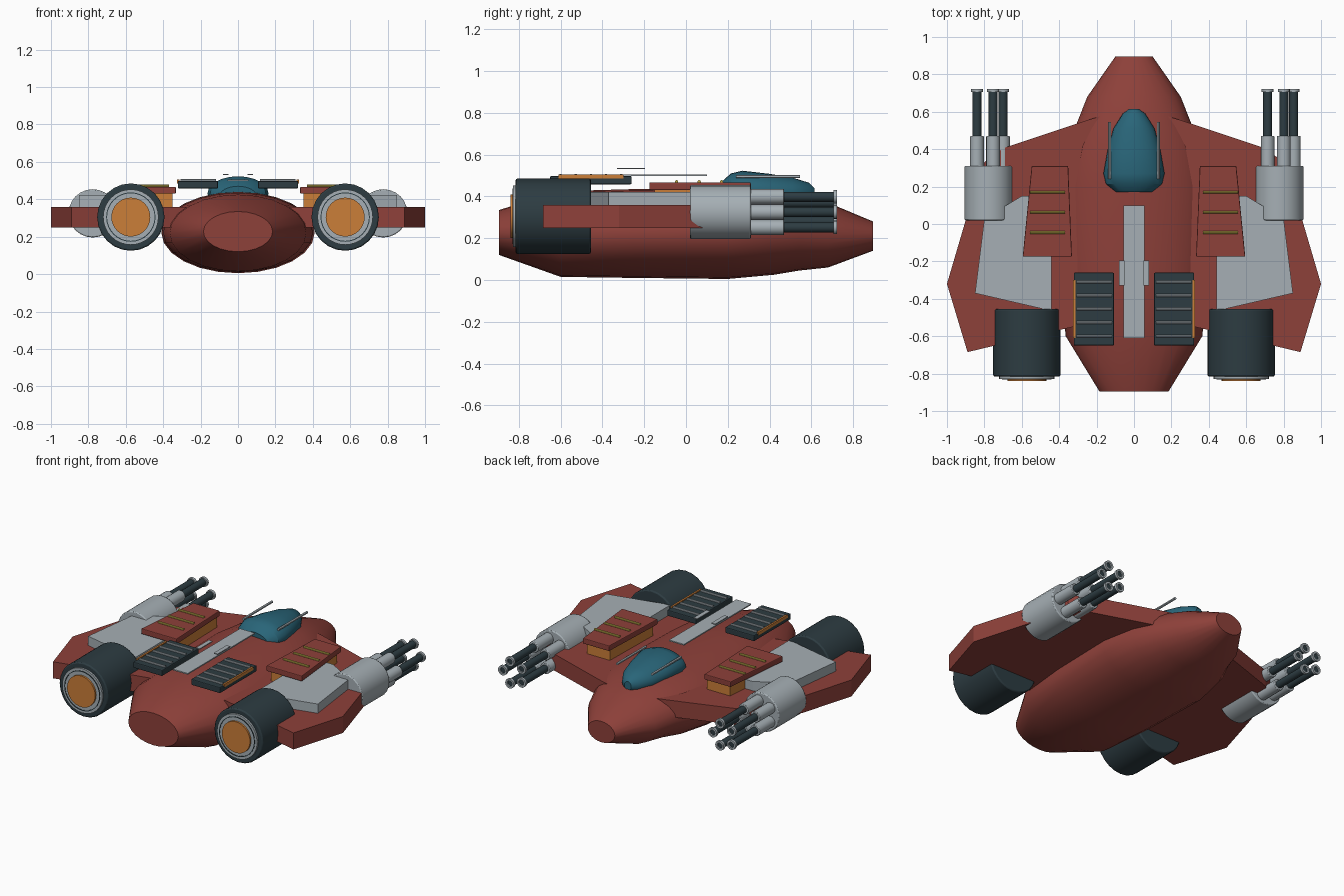
import bpy, bmesh, math
from mathutils import Matrix, Vector

if "Cube" in bpy.data.objects:
    bpy.data.objects.remove(bpy.data.objects["Cube"])


def material(name, rgb):
    m = bpy.data.materials.new(name)
    m.diffuse_color = (*rgb, 1)
    m.use_nodes = True
    m.node_tree.nodes["Principled BSDF"].inputs["Base Color"].default_value = m.diffuse_color
    return m


RED = material("hull_red", (0.27, 0.052, 0.042))
GREY = material("light_grey", (0.38, 0.43, 0.46))
DARK = material("dark_slate", (0.026, 0.045, 0.054))
TEAL = material("canopy_teal", (0.022, 0.13, 0.19))
ORANGE = material("orange", (0.60, 0.21, 0.04))
YELLOW = material("yellow", (0.52, 0.41, 0.07))


def finish(name, bm, mat, bevel=0, smooth=30):
    bmesh.ops.recalc_face_normals(bm, faces=bm.faces)
    me = bpy.data.meshes.new(name)
    bm.to_mesh(me)
    bm.free()
    me.materials.append(mat)
    ob = bpy.data.objects.new(name, me)
    bpy.context.collection.objects.link(ob)
    bpy.ops.object.select_all(action='DESELECT')
    ob.select_set(True)
    bpy.context.view_layer.objects.active = ob
    if smooth:
        bpy.ops.object.shade_smooth_by_angle(angle=math.radians(smooth))
    if bevel:
        mod = ob.modifiers.new("bevel", 'BEVEL')
        mod.width = bevel
        mod.segments = 2
    return ob


def loft(name, sections, mat, sides=24):
    """Elliptical rings along y; each section is (y, half width, z low, z high)."""
    bm = bmesh.new()
    rings = []
    for y, w, lo, hi in sections:
        ring = []
        for i in range(sides):
            a = math.tau * i / sides
            ring.append(bm.verts.new((w * math.cos(a), y, (lo + hi) / 2 + (hi - lo) / 2 * math.sin(a))))
        rings.append(ring)
    for p, q in zip(rings, rings[1:]):
        for i in range(sides):
            j = (i + 1) % sides
            bm.faces.new((p[i], p[j], q[j], q[i]))
    bm.faces.new(rings[0])
    bm.faces.new(rings[-1][::-1])
    return finish(name, bm, mat)


def slab(name, outline, z0, z1, mat, side=1, bevel=0):
    """Extruded plan outline, flipped in x when side is -1."""
    bm = bmesh.new()
    f = bm.faces.new([bm.verts.new((side * x, y, z0)) for x, y in outline])
    top = bmesh.ops.extrude_face_region(bm, geom=[f])['geom']
    bmesh.ops.translate(bm, verts=[v for v in top if isinstance(v, bmesh.types.BMVert)], vec=(0, 0, z1 - z0))
    return finish(name, bm, mat, bevel, 0)


def box(name, x0, x1, y0, y1, z0, z1, mat, side=1, bevel=0):
    return slab(name, [(x0, y0), (x1, y0), (x1, y1), (x0, y1)], z0, z1, mat, side, bevel)


def rod(name, a, b, r, mat, sides=24, bevel=0):
    a, b = Vector(a), Vector(b)
    bm = bmesh.new()
    rot = (b - a).to_track_quat('Z', 'Y').to_matrix().to_4x4()
    bmesh.ops.create_cone(bm, cap_ends=True, segments=sides, radius1=r, radius2=r, depth=(b - a).length,
                          matrix=Matrix.Translation((a + b) / 2) @ rot)
    return finish(name, bm, mat, bevel)


def ring(name, x, z, y0, y1, r_in, r_out, mat, sides=32):
    """Tube around an axis along y."""
    bm = bmesh.new()
    loops = [[bm.verts.new((x + r * math.cos(math.tau * i / sides), y, z + r * math.sin(math.tau * i / sides)))
              for i in range(sides)] for r, y in ((r_in, y0), (r_out, y0), (r_out, y1), (r_in, y1))]
    for k in range(4):
        p, q = loops[k], loops[(k + 1) % 4]
        for i in range(sides):
            j = (i + 1) % sides
            bm.faces.new((p[i], p[j], q[j], q[i]))
    return finish(name, bm, mat)


# Fuselage and canopy
loft("hull", [(-0.895, 0.185, 0.12, 0.335), (-0.6, 0.365, 0.015, 0.425), (-0.25, 0.40, 0.01, 0.435),
              (0.2, 0.41, 0.005, 0.44), (0.42, 0.365, 0.025, 0.43), (0.54, 0.305, 0.045, 0.41),
              (0.68, 0.25, 0.06, 0.37), (0.895, 0.10, 0.14, 0.28)], RED)
loft("canopy", [(0.17, 0.10, 0.36, 0.47), (0.215, 0.15, 0.34, 0.51), (0.27, 0.163, 0.34, 0.523),
                (0.40, 0.14, 0.34, 0.508), (0.51, 0.11, 0.34, 0.49), (0.59, 0.06, 0.36, 0.465),
                (0.615, 0.025, 0.38, 0.44)], TEAL)

# Thin spine plate
box("spine_plate", -0.055, 0.055, -0.61, 0.10, 0.498, 0.506, GREY)

for s in (-1, 1):
    # Wing, its armour panel and the small spine tab
    slab("wing", [(0.1, 0.60), (0.25, 0.555), (0.70, 0.405), (0.80, 0.33), (0.90, 0.02), (1.0, -0.32),
                  (0.89, -0.685), (0.37, -0.56), (0.1, -0.5)], 0.25, 0.36, RED, s)
    slab("wing_panel", [(0.44, -0.465), (0.85, -0.37), (0.80, 0.03), (0.60, 0.15), (0.44, 0.15)],
         0.355, 0.422, GREY, s)
    box("spine_tab", 0.052, 0.08, -0.33, -0.195, 0.53, 0.536, GREY, s)

    # Rail beside the canopy
    rod("canopy_rail", (s * 0.13, 0.24, 0.495), (s * 0.13, 0.545, 0.495), 0.008, GREY, 12)

    # Shoulder hatch with an orange base and yellow bars
    slab("hatch_base", [(0.35, -0.15), (0.565, -0.15), (0.53, 0.29), (0.36, 0.29)], 0.36, 0.432, ORANGE, s)
    slab("hatch_cover", [(0.332, -0.175), (0.595, -0.175), (0.547, 0.31), (0.352, 0.31)],
         0.43, 0.467, RED, s, 0.005)
    for y in (0.17, 0.063, -0.045):
        rod("hatch_bar", (s * 0.37, y, 0.47), (s * 0.557, y, 0.47), 0.008, YELLOW, 10)

    # Rear vent with grey slats and an orange edge
    box("vent", 0.107, 0.322, -0.65, -0.26, 0.458, 0.498, DARK, s, 0.006)
    for i in range(5):
        y = -0.31 - 0.0725 * i
        rod("vent_slat", (s * 0.118, y, 0.5), (s * 0.308, y, 0.5), 0.008, GREY, 10)
    box("vent_edge", 0.314, 0.326, -0.61, -0.30, 0.485, 0.505, ORANGE, s)

    # Engine pod with nozzle rings
    ex, ez = s * 0.573, 0.305
    rod("engine", (ex, -0.815, ez), (ex, -0.455, ez), 0.18, DARK, 24, 0.008)
    rod("nozzle_plate", (ex, -0.828, ez), (ex, -0.80, ez), 0.148, GREY, 32)
    ring("nozzle_groove", ex, ez, -0.831, -0.82, 0.127, 0.132, DARK)
    rod("nozzle_core", (ex, -0.84, ez), (ex, -0.80, ez), 0.104, ORANGE, 32)

    # Five-barrel gun
    gx, gz = s * 0.777, 0.325
    rod("gun_housing", (gx, 0.02, gz), (gx, 0.31, gz), 0.129, GREY, 24, 0.006)
    for k in range(5):
        a = math.tau * k / 5
        x, z = gx + 0.077 * math.cos(a), gz + 0.077 * math.sin(a)
        rod("barrel_sleeve", (x, 0.29, z), (x, 0.47, z), 0.037, GREY, 16, 0.004)
        rod("barrel", (x, 0.45, z), (x, 0.712, z), 0.024, DARK, 16)
        ring("muzzle", x, z, 0.705, 0.722, 0.019, 0.032, GREY, 16)
